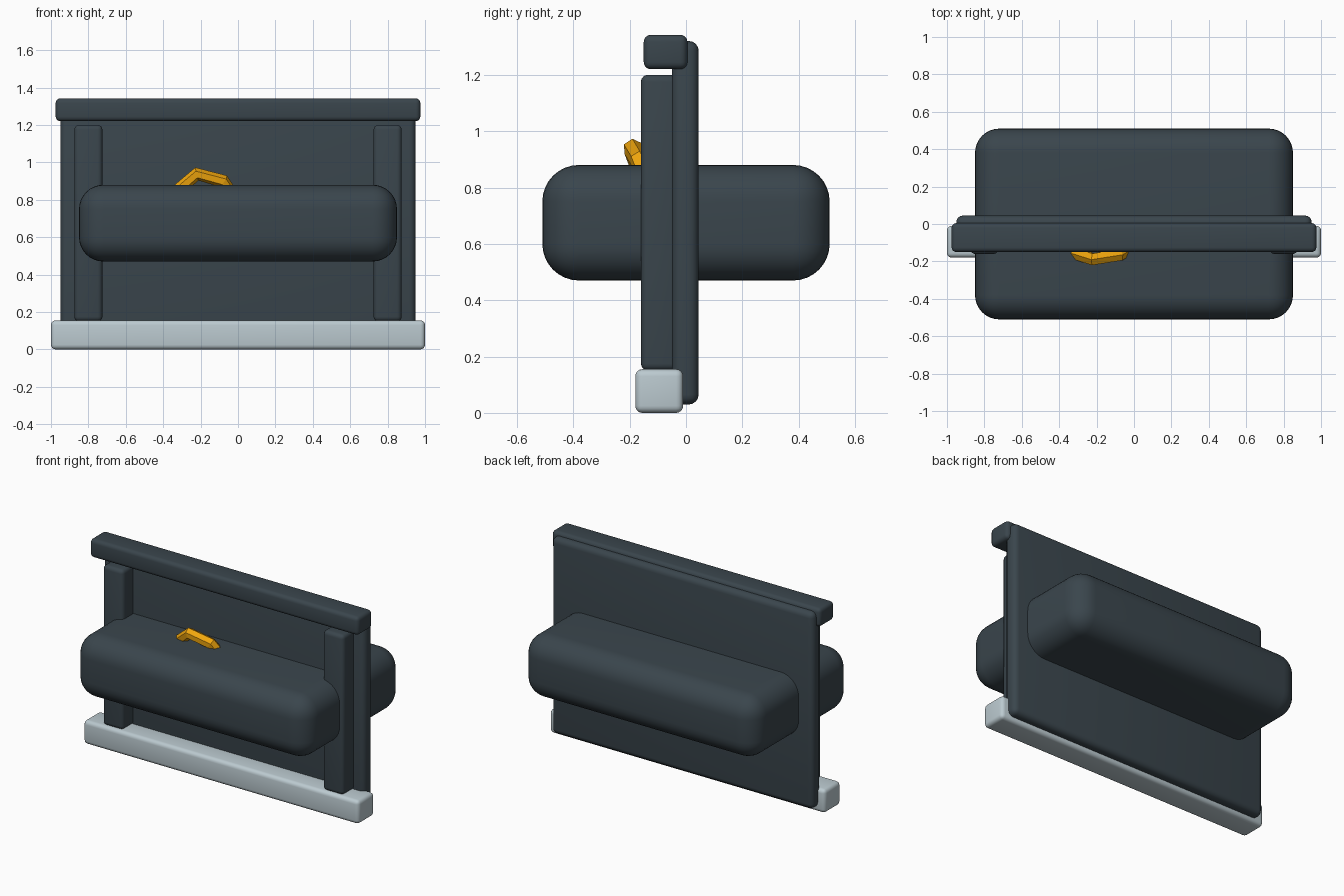
import bpy
import math

if "Cube" in bpy.data.objects:
    bpy.data.objects.remove(bpy.data.objects["Cube"])


def material(name, rgb):
    m = bpy.data.materials.new(name)
    m.diffuse_color = (*rgb, 1)
    m.use_nodes = True
    m.node_tree.nodes["Principled BSDF"].inputs["Base Color"].default_value = m.diffuse_color
    return m


slate = material("dark_slate", (0.042, 0.06, 0.073))
pale = material("pale_grey", (0.50, 0.59, 0.63))
amber = material("amber", (0.87, 0.38, 0.004))


def rounded_box(name, lo, hi, radius, segments, mat):
    """Box between two corners with rounded edges."""
    centre = [(a + b) / 2 for a, b in zip(lo, hi)]
    bpy.ops.mesh.primitive_cube_add(size=1, location=centre)
    ob = bpy.context.object
    ob.name = name
    ob.scale = [b - a for a, b in zip(lo, hi)]
    bpy.ops.object.transform_apply(location=False, rotation=False, scale=True)
    bevel = ob.modifiers.new("rounding", 'BEVEL')
    bevel.width = radius
    bevel.segments = segments
    bpy.ops.object.modifier_apply(modifier=bevel.name)
    ob.data.materials.append(mat)
    bpy.ops.object.shade_smooth_by_angle(angle=math.radians(35))
    return ob


# Frame: sill, back panel and top rail
rounded_box("base_sill", (-1, -0.18, 0), (1, -0.01, 0.155), 0.025, 4, pale)
rounded_box("back_panel", (-0.95, -0.05, 0.03), (0.95, 0.045, 1.32), 0.035, 4, slate)
rounded_box("top_rail", (-0.975, -0.15, 1.22), (0.975, 0.005, 1.342), 0.025, 4, slate)

# Mirrored side posts
for side, x in (("left", -0.80), ("right", 0.80)):
    rounded_box(side + "_post", (x - 0.075, -0.16, 0.15), (x + 0.075, -0.03, 1.2),
                0.025, 4, slate)

# Thick rounded body passing through the panel
rounded_box("body", (-0.85, -0.51, 0.47), (0.85, 0.51, 0.88), 0.13, 8, slate)

# Faceted handle loop, leaning forward, ends sunk into the body
path = [(-0.39, -0.11, 0.73), (-0.35, -0.145, 0.825), (-0.22, -0.188, 0.938),
        (-0.08, -0.165, 0.90), (-0.015, -0.125, 0.80), (-0.03, -0.09, 0.70)]
curve = bpy.data.curves.new("handle_loop", 'CURVE')
curve.dimensions = '3D'
curve.bevel_depth = 0.036
curve.bevel_resolution = 1
curve.use_fill_caps = True
spline = curve.splines.new('POLY')
spline.points.add(len(path) - 1)
for point, co in zip(spline.points, path):
    point.co = (*co, 1)
loop = bpy.data.objects.new("handle_loop", curve)
bpy.context.collection.objects.link(loop)
bpy.ops.object.select_all(action='DESELECT')
loop.select_set(True)
bpy.context.view_layer.objects.active = loop
bpy.ops.object.convert(target='MESH')
loop = bpy.context.object
loop.name = "handle_loop"
loop.data.materials.clear()
loop.data.materials.append(amber)
bpy.ops.object.shade_flat()
